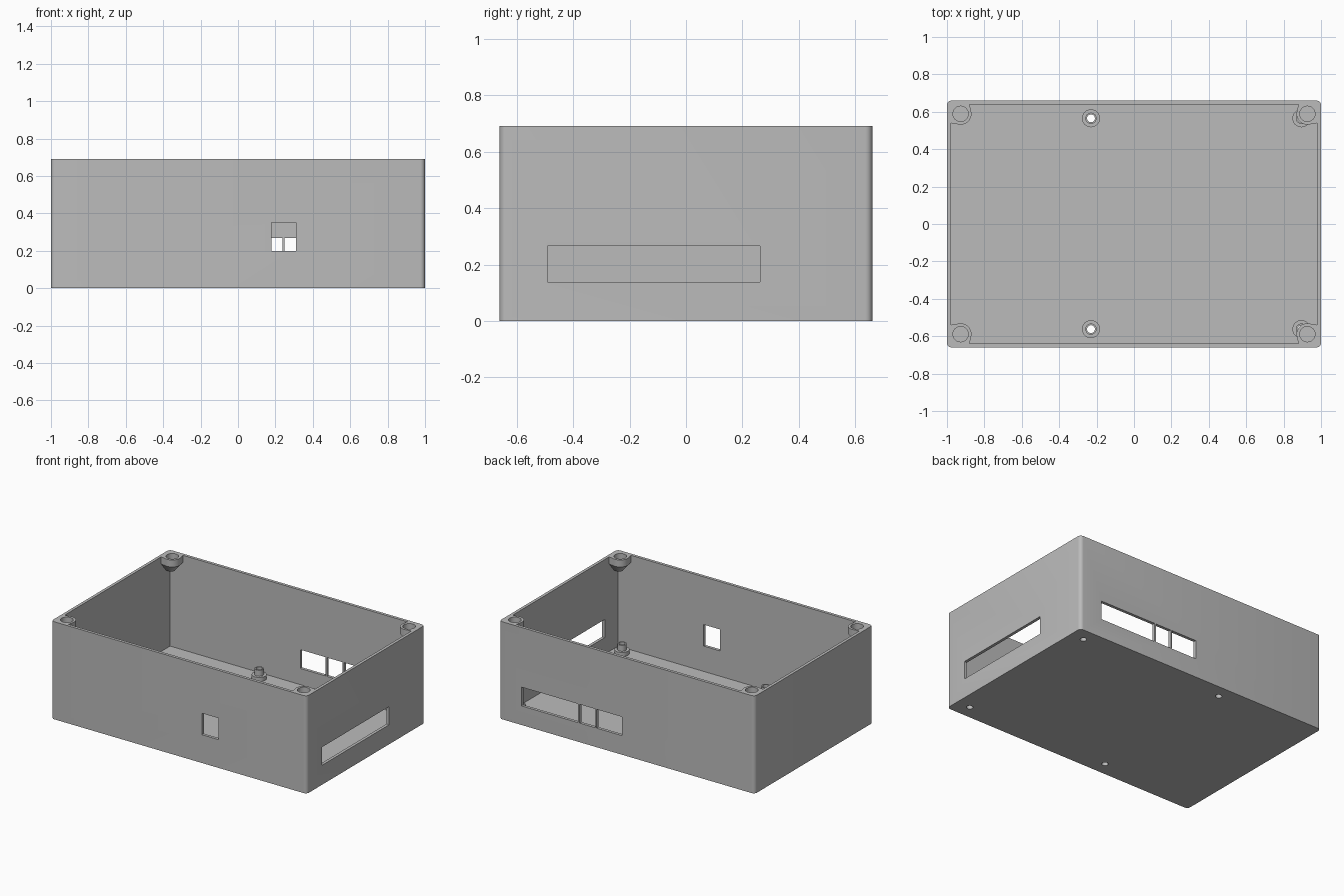
import bpy, bmesh
from math import sin, cos, tau, radians

cube = bpy.data.objects.get("Cube")
if cube:
    bpy.data.objects.remove(cube, do_unlink=True)

HX, HY, H = 1.0, 0.66, 0.69      # half sizes and height
WALL = 0.021

grey = bpy.data.materials.new("plain grey plastic")
grey.use_nodes = True
colour = (0.5, 0.5, 0.5, 1)
grey.diffuse_color = colour
grey.node_tree.nodes["Principled BSDF"].inputs["Base Color"].default_value = colour


def loft(name, rings, closed=False):
    """Skin a stack of point rings; cap the ends, or join last ring to first."""
    bm = bmesh.new()
    vs = [[bm.verts.new(p) for p in ring] for ring in rings]
    n = len(vs[0])
    pairs = list(zip(vs, vs[1:])) + ([(vs[-1], vs[0])] if closed else [])
    for a, b in pairs:
        for i in range(n):
            j = (i + 1) % n
            bm.faces.new((a[i], a[j], b[j], b[i]))
    if not closed:
        bm.faces.new(vs[0])
        bm.faces.new(vs[-1])
    bmesh.ops.recalc_face_normals(bm, faces=bm.faces)
    mesh = bpy.data.meshes.new(name)
    bm.to_mesh(mesh)
    bm.free()
    mesh.materials.append(grey)
    ob = bpy.data.objects.new(name, mesh)
    bpy.context.collection.objects.link(ob)
    return ob


def box(name, x0, x1, y0, y1, z0, z1):
    flat = [(x0, y0), (x1, y0), (x1, y1), (x0, y1)]
    return loft(name, [[(x, y, z) for x, y in flat] for z in (z0, z1)])


def circle(x, y, r, z, n=32):
    return [(x + r * cos(tau * i / n), y + r * sin(tau * i / n), z) for i in range(n)]


def cut(ob, cutter):
    """Subtract the cutter and throw it away."""
    mod = ob.modifiers.new("cut", 'BOOLEAN')
    mod.operation, mod.solver, mod.object = 'DIFFERENCE', 'EXACT', cutter
    bpy.context.view_layer.objects.active = ob
    bpy.ops.object.modifier_apply(modifier=mod.name)
    bpy.data.objects.remove(cutter, do_unlink=True)


def smooth(ob):
    bpy.ops.object.select_all(action='DESELECT')
    ob.select_set(True)
    bpy.context.view_layer.objects.active = ob
    bpy.ops.object.shade_smooth_by_angle(angle=radians(30))


# Outer body with rounded upright corners
R = 0.025
outline = []
for k, (sx, sy) in enumerate([(1, 1), (-1, 1), (-1, -1), (1, -1)]):
    for i in range(7):
        a = tau / 4 * (k + i / 6)
        outline.append((sx * (HX - R) + R * cos(a), sy * (HY - R) + R * sin(a)))
body = loft("enclosure_body", [[(x, y, z) for x, y in outline] for z in (0, H)])

# Hollow interior
IX, IY = HX - WALL, HY - WALL
cut(body, box("cavity", -IX, IX, -IY, IY, WALL, H + 0.1))

# Wall openings: front port, three back ports, long side slot
cut(body, box("front_port", 0.18, 0.31, -HY - 0.05, -HY + 0.05, 0.2, 0.352))
for x0, x1 in [(0.04, 0.238), (0.248, 0.37), (0.382, 0.825)]:
    cut(body, box("back_port", x0, x1, HY - 0.05, HY + 0.05, 0.135, 0.268))
cut(body, box("side_slot", HX - 0.05, HX + 0.05, -0.49, 0.262, 0.138, 0.266))

# Board standoffs: stepped tubes over holes through the floor
BORE = 0.021
for side, y in [("front", -0.562), ("back", 0.565)]:
    for end, x in [("right", -0.23), ("left", 0.895)]:
        cut(body, loft("floor_hole", [circle(x, y, BORE, z) for z in (-0.05, 0.06)]))
        profile = [(BORE, WALL), (0.048, WALL), (0.048, 0.05),
                   (0.03, 0.05), (0.03, 0.092), (BORE, 0.092)]
        smooth(loft(f"standoff_{side}_{end}",
                    [circle(x, y, r, z) for r, z in profile], closed=True))
smooth(body)

# Lid screw bosses: one in each top corner, tapering down into the corner
CU, CV, BR = 0.052, 0.05, 0.058
shape = [(0, 0), (0.1, 0)]
for i in range(14):
    a = radians(-20 + 10 * i)
    shape.append((CU + BR * cos(a), CV + BR * sin(a)))
shape.append((0, 0.1))
for side, sy in [("front", -1), ("back", 1)]:
    for end, sx in [("right", -1), ("left", 1)]:
        rings = [[(sx * (IX - u * s), sy * (IY - v * s), z) for u, v in shape]
                 for z, s in [(H, 1), (H - 0.05, 1), (H - 0.115, 0.45)]]
        boss = loft(f"screw_boss_{side}_{end}", rings)
        cx, cy = sx * (IX - CU), sy * (IY - CV)
        cut(boss, loft("screw_hole", [circle(cx, cy, 0.041, z) for z in (H - 0.04, H + 0.05)]))
        smooth(boss)
